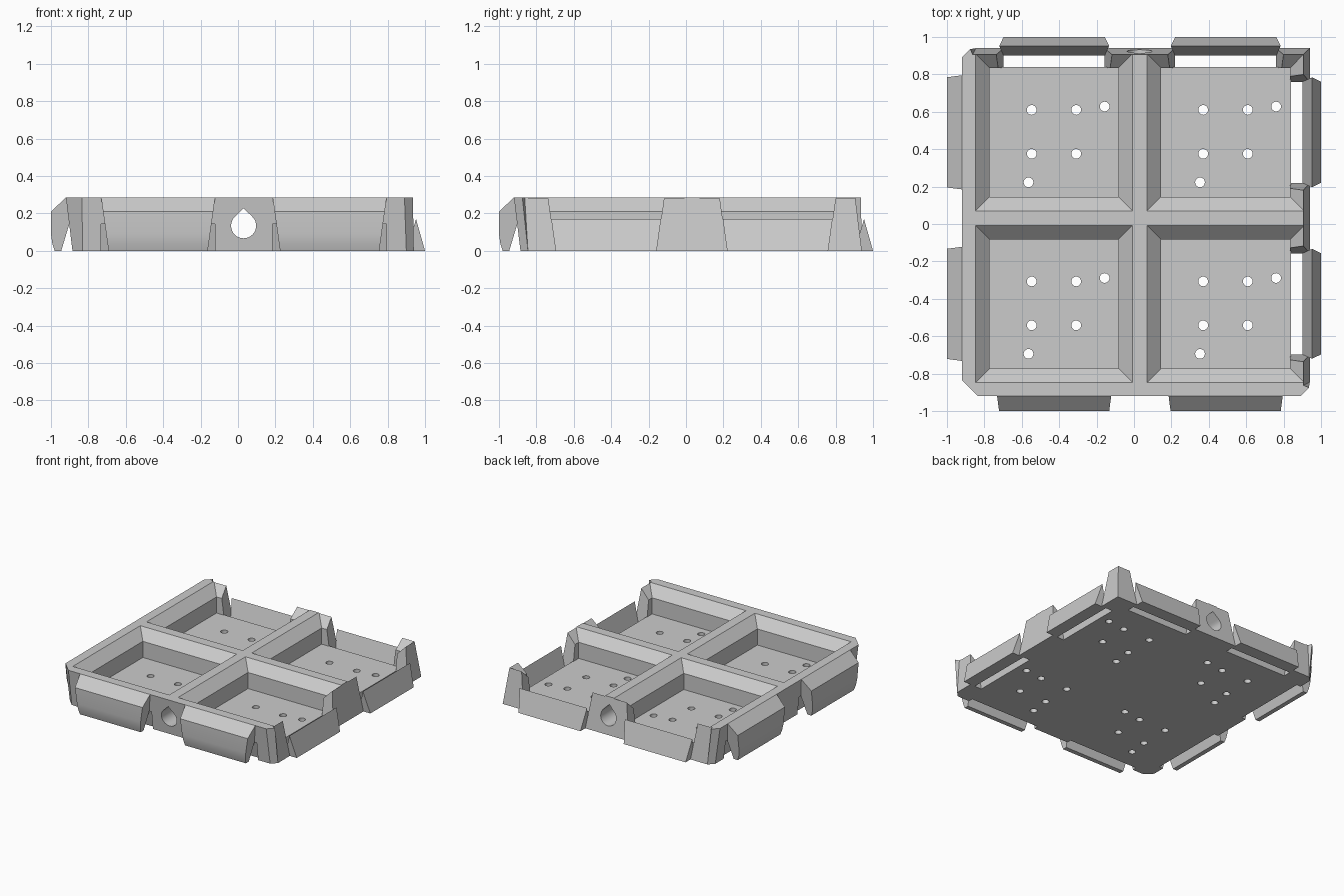
import bpy, bmesh, math

cube = bpy.data.objects.get("Cube")
if cube:
    bpy.data.objects.remove(cube, do_unlink=True)

grey = bpy.data.materials.new("plain grey")
grey.use_nodes = True
grey.diffuse_color = (0.6, 0.6, 0.6, 1)
grey.node_tree.nodes["Principled BSDF"].inputs["Base Color"].default_value = (0.6, 0.6, 0.6, 1)

H = 0.285                # total height
FLOOR = 0.083            # floor thickness
CENTRES = (-0.427, 0.49) # cell centres along either axis


def finish(name, bm):
    bmesh.ops.recalc_face_normals(bm, faces=bm.faces)
    mesh = bpy.data.meshes.new(name)
    bm.to_mesh(mesh)
    bm.free()
    mesh.materials.append(grey)
    obj = bpy.data.objects.new(name, mesh)
    bpy.context.collection.objects.link(obj)
    return obj


def hull(name, points):
    bm = bmesh.new()
    for p in points:
        bm.verts.new(p)
    bmesh.ops.convex_hull(bm, input=bm.verts)
    bmesh.ops.dissolve_limit(bm, angle_limit=0.001, verts=bm.verts, edges=bm.edges)
    return finish(name, bm)


def loft(name, rings):
    """Closed skin through rings of equal point count."""
    bm = bmesh.new()
    rows = [[bm.verts.new(p) for p in ring] for ring in rings]
    n = len(rows[0])
    for a, b in zip(rows, rows[1:]):
        for i in range(n):
            j = (i + 1) % n
            bm.faces.new((a[i], a[j], b[j], b[i]))
    bm.faces.new(rows[0][::-1])
    bm.faces.new(rows[-1])
    return finish(name, bm)


def edge_bar(name, section, centre, swap, half_low, half_high):
    """Extrude a (u, z) section along one tray side, its width varying with z."""
    rings = []
    for sign in (-1, 1):
        ring = []
        for u, z in section:
            v = centre + sign * (half_low + (half_high - half_low) * z / H)
            ring.append((v, u, z) if swap else (u, v, z))
        rings.append(ring)
    return loft(name, rings)


def square(cx, cy, h, z):
    return [(cx + a * h, cy + b * h, z) for a, b in ((-1, -1), (1, -1), (1, 1), (-1, 1))]


def mirrored(points):
    """Add the points reflected across the x = y diagonal."""
    return points + [(y, x) for x, y in points]


# Tray block: two sides lean in at the foot, the other two lean out
foot = mirrored([(-0.885, -0.83), (0.90, -0.885), (0.94, -0.845)]) + [(0.94, 0.94)]
rim = mirrored([(-0.92, -0.835), (0.89, -0.92), (0.905, -0.905)]) + [(0.905, 0.905)]
tray = hull("tray", [(x, y, 0) for x, y in foot] + [(x, y, H) for x, y in rim])

cutters = []

# Four wells with chamfered rims, each with six floor holes
holes = ((-0.12, 0.12), (0.118, 0.12), (0.27, 0.138),
         (-0.12, -0.115), (0.118, -0.115), (-0.137, -0.267))
well = ((FLOOR, 0.345), (0.21, 0.345), (H, 0.42), (0.30, 0.435))
for cx in CENTRES:
    for cy in CENTRES:
        cutters.append(loft("well_cutter", [square(cx, cy, h, z) for z, h in well]))
        for dx, dy in holes:
            rings = [[(cx + dx + 0.026 * math.cos(k * math.tau / 20),
                       cy + dy + 0.026 * math.sin(k * math.tau / 20), z)
                      for k in range(20)] for z in (-0.05, 0.15)]
            cutters.append(loft("hole_cutter", rings))

# Teardrop cable channel through the middle divider
drop = [(0.03 + 0.067 * math.cos(a), 0.134 + 0.067 * math.sin(a))
        for a in (math.radians(135 + 270 * k / 24) for k in range(25))]
drop.append((0.03, 0.228))
cutters.append(loft("channel_cutter", [[(x, y, z) for x, z in drop] for y in (-1.2, 1.2)]))

# Connecting edges: slots with catch ridges, and hooks over grooves
notch = [(0.84, -0.05), (0.97, -0.05), (0.97, 0.32), (0.80, 0.32), (0.80, FLOOR), (0.84, FLOOR)]
groove = [(-0.96, -0.02), (-0.90, 0.15), (-0.89, 0.15), (-0.845, -0.02)]
ridge = [(0.90, 0), (0.952, 0.17), (1.0, 0)]
hook = [(-0.89, H), (-0.92, H), (-1.0, 0.21), (-1.0, 0.09), (-0.993, 0.04), (-0.98, 0),
        (-0.945, 0), (-0.90, 0.15), (-0.89, 0.15)]
hooks = []
for swap, side in ((False, "side"), (True, "end")):
    for i, c in enumerate(CENTRES):
        cutters.append(edge_bar("notch_cutter", notch, c, swap, 0.27, 0.31))
        cutters.append(edge_bar("groove_cutter", groove, c, swap, 0.305, 0.305))
        edge_bar(f"{side}_ridge_{i + 1}", ridge, c, swap, 0.27, 0.31)
        hooks.append(edge_bar(f"{side}_hook_{i + 1}", hook, c, swap, 0.265, 0.305))

# Carve the tray
bpy.context.view_layer.objects.active = tray
for cutter in cutters:
    cutter.hide_render = True
    mod = tray.modifiers.new("carve", "BOOLEAN")
    mod.operation = "DIFFERENCE"
    mod.solver = "EXACT"
    mod.object = cutter
    bpy.ops.object.modifier_apply(modifier=mod.name)
    bpy.data.objects.remove(cutter, do_unlink=True)

# Small fins at the two mixed corners
fin = [(0.89, -0.92, H), (0.935, -0.875, H), (0.90, -0.86, H),
       (0.90, -0.885, 0), (0.94, -0.845, 0), (0.90, -0.84, 0)]
hull("front_corner_fin", fin)
hull("back_corner_fin", [(y, x, z) for x, y, z in fin])

# Smooth the round bores and the curved hook lips
bpy.ops.object.select_all(action="DESELECT")
for obj in [tray] + hooks:
    obj.select_set(True)
bpy.ops.object.shade_smooth_by_angle(angle=math.radians(25))
